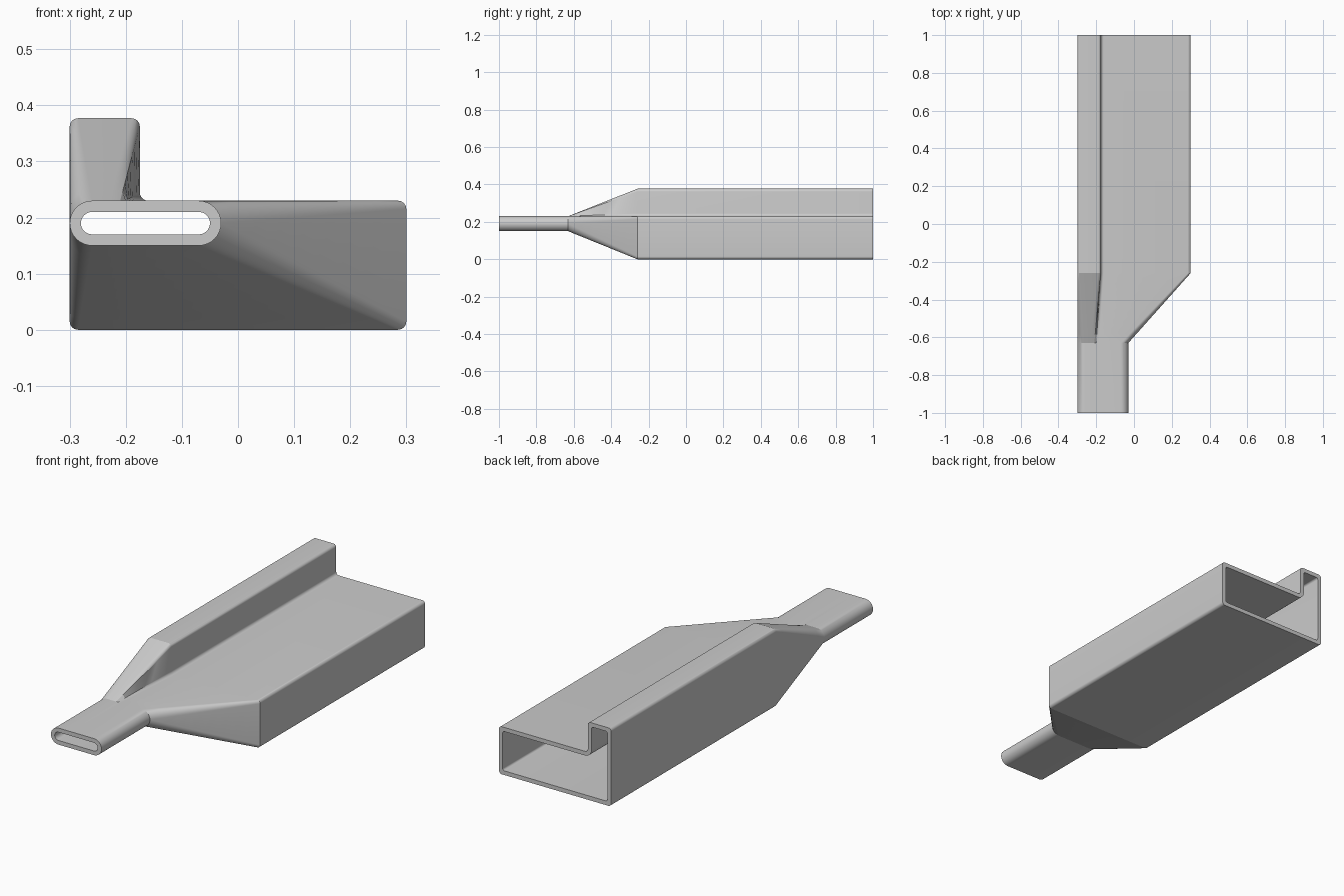
import bpy, bmesh
from math import sin, cos, radians

cube = bpy.data.objects.get("Cube")
if cube:
    bpy.data.objects.remove(cube, do_unlink=True)

WALL = 0.02
STEPS = 8          # segments per rounded corner


def arc(cx, cz, r, a0, a1):
    angles = [radians(a0 + (a1 - a0) * i / STEPS) for i in range(STEPS + 1)]
    return [(cx + r * cos(a), cz + r * sin(a)) for a in angles]


def flat(x0, x1, z):
    return [(x0 + (x1 - x0) * i / STEPS, z) for i in range(STEPS + 1)]


def step_section(inset):
    """L-shaped duct section, counter-clockwise from the lower right corner."""
    r = 0.015 if inset == 0 else 0.01
    e = r + inset
    right, left, top, ledge, notch = 0.3, -0.3, 0.377, 0.23, -0.175
    return (arc(right - e, e, r, -90, 0)
            + arc(right - e, ledge - e, r, 0, 90)
            + arc(notch + 0.015, ledge + 0.015, 0.015 + inset, 270, 180)
            + arc(notch - e, top - e, r, 0, 90)
            + arc(left + e, top - e, r, 90, 180)
            + arc(left + e, e, r, 180, 270))


def slot_section(inset):
    """Stadium section with points matched to the L-shaped one."""
    r, z, x0, x1 = 0.04 - inset, 0.19, -0.26, -0.07
    return (arc(x1, z, r, -90, 0)
            + arc(x1, z, r, 0, 90)
            + flat(-0.185, -0.2, z + r)
            + flat(-0.21, -0.23, z + r)
            + arc(x0, z, r, 90, 180)
            + arc(x0, z, r, 180, 270))


def add_skin(bm, inset):
    """Loft slot neck, transition and stepped duct; return the two end rings."""
    slot, step = slot_section(inset), step_section(inset)
    stations = [(-1, 0)] + [(-0.63 + 0.37 * t / 8, t / 8) for t in range(9)] + [(1, 1)]
    rings = [[bm.verts.new((a[0] + (b[0] - a[0]) * t, y, a[1] + (b[1] - a[1]) * t))
              for a, b in zip(slot, step)] for y, t in stations]
    for lower, upper in zip(rings, rings[1:]):
        bridge(bm, lower, upper)
    return rings[0], rings[-1]


def bridge(bm, a, b):
    n = len(a)
    for i in range(n):
        j = (i + 1) % n
        bm.faces.new((a[i], a[j], b[j], b[i]))


# Hollow duct: outer skin, inner skin and the two end rims
bm = bmesh.new()
outer_front, outer_back = add_skin(bm, 0)
inner_front, inner_back = add_skin(bm, WALL)
bridge(bm, outer_front, inner_front)
bridge(bm, outer_back, inner_back)
bmesh.ops.remove_doubles(bm, verts=bm.verts, dist=0.00005)
bmesh.ops.recalc_face_normals(bm, faces=bm.faces)
mesh = bpy.data.meshes.new("duct_adapter")
bm.to_mesh(mesh)
bm.free()
duct = bpy.data.objects.new("duct_adapter", mesh)
bpy.context.collection.objects.link(duct)

# Plain grey
grey = bpy.data.materials.new("light_grey")
grey.use_nodes = True
colour = (0.6, 0.6, 0.6, 1)
grey.diffuse_color = colour
grey.node_tree.nodes["Principled BSDF"].inputs["Base Color"].default_value = colour
mesh.materials.append(grey)

# Smooth rounded corners, sharp rims
bpy.ops.object.select_all(action="DESELECT")
duct.select_set(True)
bpy.context.view_layer.objects.active = duct
bpy.ops.object.shade_smooth_by_angle(angle=radians(20))
